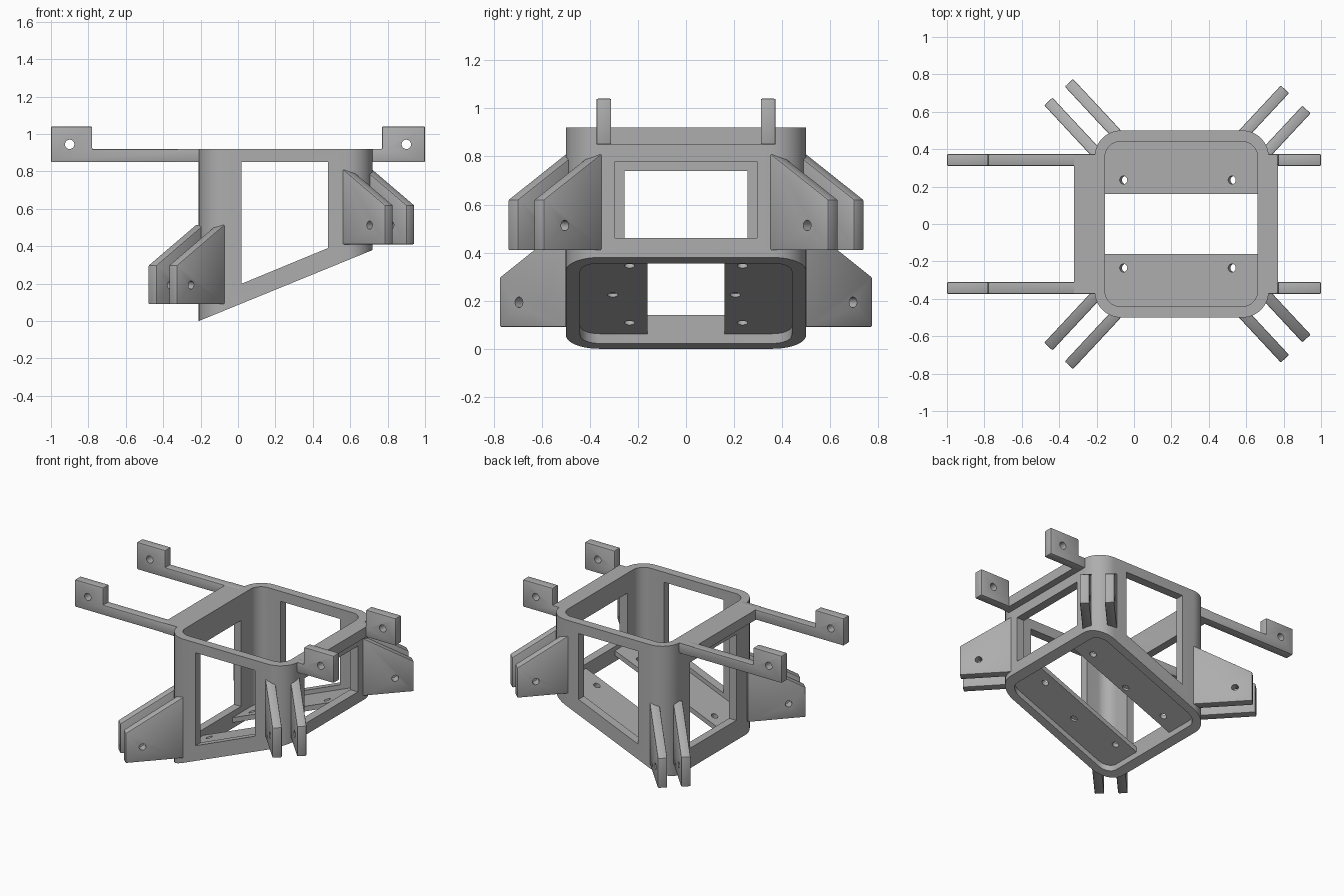
import bpy
import bmesh
from math import cos, sin, pi, radians, atan2
from mathutils import Matrix, Vector

cube = bpy.data.objects.get("Cube")
if cube:
    bpy.data.objects.remove(cube, do_unlink=True)

grey = bpy.data.materials.new("mid_grey")
grey.use_nodes = True
colour = (0.42, 0.42, 0.42, 1)
grey.diffuse_color = colour
grey.node_tree.nodes["Principled BSDF"].inputs["Base Color"].default_value = colour


def loft(name, low, high):
    """Solid between two matching loops of points."""
    bm = bmesh.new()
    a = [bm.verts.new(p) for p in low]
    b = [bm.verts.new(p) for p in high]
    bm.faces.new(a)
    bm.faces.new(b)
    n = len(a)
    for i in range(n):
        j = (i + 1) % n
        bm.faces.new((a[i], a[j], b[j], b[i]))
    bmesh.ops.recalc_face_normals(bm, faces=bm.faces)
    mesh = bpy.data.meshes.new(name)
    bm.to_mesh(mesh)
    bm.free()
    mesh.materials.append(grey)
    ob = bpy.data.objects.new(name, mesh)
    bpy.context.collection.objects.link(ob)
    return ob


def side_prism(name, profile, y0, y1):
    """Extrude an x-z profile along y."""
    return loft(name, [(x, y0, z) for x, z in profile], [(x, y1, z) for x, z in profile])


def box(name, x0, x1, y0, y1, z0, z1):
    return side_prism(name, [(x0, z0), (x1, z0), (x1, z1), (x0, z1)], y0, y1)


def cylinder(centre, axis, r, length):
    ring = [(r * cos(i * pi / 12), r * sin(i * pi / 12)) for i in range(24)]
    ob = loft("cutter", [(x, y, -length / 2) for x, y in ring], [(x, y, length / 2) for x, y in ring])
    turn = Vector((0, 0, 1)).rotation_difference(Vector(axis)).to_matrix().to_4x4()
    ob.data.transform(Matrix.Translation(centre) @ turn)
    return ob


def finish(ob, cutters=(), bevel=0):
    """Soften edges, cut openings, apply everything and shade."""
    if bevel:
        m = ob.modifiers.new("bevel", "BEVEL")
        m.width, m.segments = bevel, 2
    for c in cutters:
        m = ob.modifiers.new("cut", "BOOLEAN")
        m.operation, m.solver, m.object = "DIFFERENCE", "EXACT", c
    bpy.context.view_layer.update()
    graph = bpy.context.evaluated_depsgraph_get()
    mesh = bpy.data.meshes.new_from_object(ob.evaluated_get(graph))
    ob.modifiers.clear()
    ob.data = mesh
    for c in cutters:
        bpy.data.objects.remove(c, do_unlink=True)
    mesh.shade_smooth()
    mesh.set_sharp_from_angle(angle=radians(30))


def rounded(x0, x1, w, r):
    """Rounded rectangle outline, symmetric in y."""
    pts = []
    for k, (cx, cy) in enumerate([(x1 - r, w - r), (x0 + r, w - r), (x0 + r, r - w), (x1 - r, r - w)]):
        for i in range(11):
            a = (k + i / 10) * pi / 2
            pts.append((cx + r * cos(a), cy + r * sin(a)))
    return pts


SLOPE = 0.38 / 0.93
TOP = 0.92


def base(x):
    """Height of the slanted underside."""
    return (x + 0.21) * SLOPE


def slanted(name, outline, low, high=None):
    """Vertical prism with a slanted floor, and a flat or slanted roof."""
    return loft(name, [(x, y, base(x) + low) for x, y in outline],
                [(x, y, 1.2 if high is None else base(x) + high) for x, y in outline])


# Main frame: rounded tube with a slanted underside and open sides
outer = rounded(-0.21, 0.72, 0.5, 0.14)
inner = rounded(-0.155, 0.66, 0.44, 0.08)
frame = loft("frame", [(x, y, base(x)) for x, y in outer], [(x, y, TOP) for x, y in outer])
bore = slanted("cutter", inner, -0.3)
windows = [
    side_prism("cutter", [(0.02, 0.2), (0.48, 0.39), (0.48, 0.85), (0.02, 0.85)], -0.7, 0.7),
    box("cutter", 0.5, 0.9, -0.295, 0.295, 0.46, 0.78),
    box("cutter", -0.4, 0.0, -0.255, 0.255, 0.14, 0.74),
]
finish(frame, [bore] + windows)

# Recessed floor plates, with through holes and one blind hole each
normal = Vector((-SLOPE, 0, 1)).normalized()
for name, s, mid in (("front_plate", -1, -0.305), ("back_plate", 1, 0.205)):
    plate = slanted(name, rounded(-0.16, 0.665, 0.445, 0.08), 0.04, 0.075)
    cuts = [box("cutter", -1, 1, min(-s, s * 0.16), max(-s, s * 0.16), -1, 2)]
    for x in (-0.05, 0.53):
        cuts.append(cylinder((x, s * 0.235, base(x) + 0.057), normal, 0.022, 0.2))
    cuts.append(cylinder((0.24, mid, base(0.24) + 0.04), normal, 0.022, 0.03))
    finish(plate, cuts)

# Flanges along the two ends of the top rim
for name, x0, x1 in (("left_flange", 0.69, 0.77), ("right_flange", -0.32, -0.18)):
    finish(box(name, x0, x1, -0.372, 0.372, 0.85, TOP))

# Arms with raised, drilled end blocks
for side, s, root, block in (("left", 1, 0.69, 0.77), ("right", -1, 0.18, 0.78)):
    profile = [(1, 0.85), (root, 0.85), (root, TOP), (block, TOP), (block, 1.04), (1, 1.04)]
    for end, y in (("front", -0.342), ("back", 0.342)):
        arm = side_prism(f"{side}_{end}_arm", [(s * x, z) for x, z in profile], y - 0.031, y + 0.031)
        finish(arm, [cylinder((s * 0.9, y, 0.945), (0, 1, 0), 0.025, 0.3)], 0.006)


def fin(name, tip, heading, length, bottom, shoulder, peak, hole):
    """Upright bracket plate running from its tip back into the frame."""
    out = Vector((cos(heading), sin(heading), 0))
    side = Vector((-out.y, out.x, 0))
    tip = Vector((tip[0], tip[1], 0))
    profile = [(0, bottom), (0, shoulder), (length, peak), (length, bottom)]

    def edge(off):
        return [tip - out * d + side * off + Vector((0, 0, z)) for d, z in profile]
    ob = loft(name, edge(-0.03), edge(0.03))
    centre = tip - out * hole + Vector((0, 0, bottom + 0.103))
    finish(ob, [cylinder(centre, side, 0.022, 0.2)], 0.006)


# Paired bracket fins at the four corners
for end, s in (("front", -1), ("back", 1)):
    for i, (x, y) in enumerate([(0.807, 0.72), (0.922, 0.612)]):
        fin(f"left_{end}_fin_{i + 1}", (x, s * y), s * radians(47), 0.335, 0.41, 0.62, 0.815, 0.12)
    for i, (x, y) in enumerate([(-0.348, 0.755), (-0.458, 0.655)]):
        fin(f"right_{end}_fin_{i + 1}", (x, s * y), s * radians(133), 0.375, 0.09, 0.298, 0.517, 0.11)
